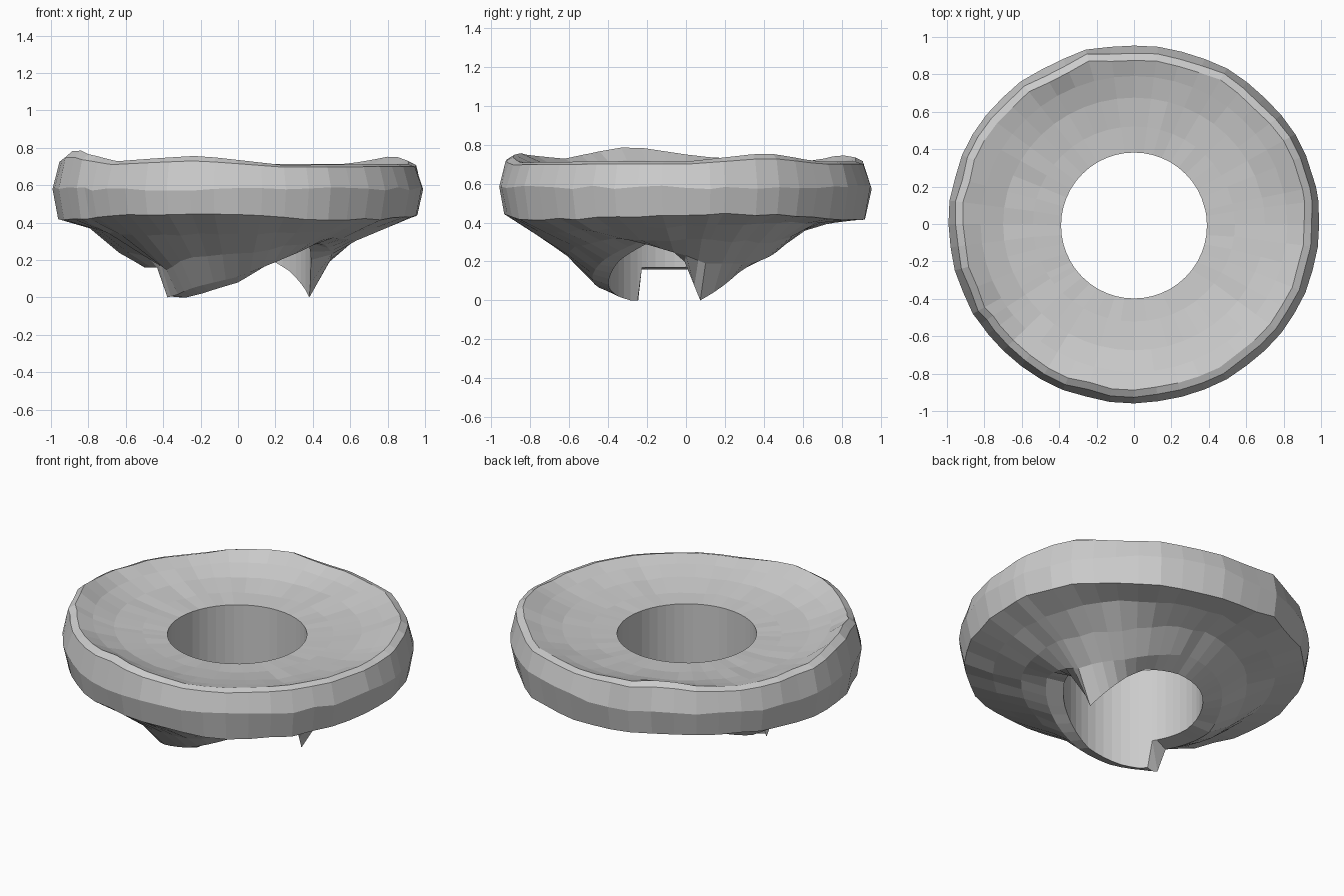
import bpy, bmesh, math, random

if "Cube" in bpy.data.objects:
    bpy.data.objects.remove(bpy.data.objects["Cube"])

random.seed(4)


def table(points):
    """Periodic linear interpolation over (angle in degrees, value) pairs."""
    pts = points + [(points[0][0] + 360, points[0][1])]

    def look(a):
        for (a0, v0), (a1, v1) in zip(pts, pts[1:]):
            if a0 <= a <= a1:
                return v0 + (v1 - v0) * (a - a0) / (a1 - a0)
        return v0
    return look


# Heights around the ring: ragged hole edge, underside bands, rim crest
hole_low = table([(0, .2), (12, 0), (25, .05), (45, .14), (60, .19), (90, .21),
                  (135, .21), (180, .17), (214, .17), (217, 0), (225, 0),
                  (240, .02), (270, .08), (300, .2), (330, .29), (345, .29)])
under_a = table([(0, .23), (12, .19), (45, .19), (90, .28), (135, .26),
                 (172, .16), (210, .16), (214, 0), (222, .01), (240, .05),
                 (270, .11), (300, .21), (330, .30)])
under_b = table([(0, .31), (45, .30), (90, .38), (135, .35), (172, .24),
                 (205, .25), (214, .18), (225, .14), (240, .20), (270, .23),
                 (315, .31)])
under_c = table([(0, .38), (90, .41), (180, .37), (235, .33), (280, .34)])
crest = table([(0, .715), (27, .76), (50, .715), (90, .715), (115, .75),
               (140, .71), (175, .74), (199, .795), (225, .73), (257, .76),
               (285, .71), (325, .715)])

# Radii of the two lower bands, pulled in where the fin drops down
rad_a = table([(0, .5), (210, .5), (214, .455), (225, .455), (245, .5)])
rad_b = table([(0, .64), (203, .64), (214, .51), (228, .55), (245, .64)])

angles = [i * 7.5 for i in range(48)]
angles[2] = 12
angles.insert(29, 214)
angles[30] = 218


def wob(s):
    return random.uniform(-s, s)


# Each column is a closed cross-section from the hole across top, rim, underside
bm = bmesh.new()
columns = []
for a in angles:
    t = math.radians(a)
    edge = wob(.01) + (.025 if 104 < a < 108 else 0)
    low = .43 + .014 * math.sin(3 * t + 1) + wob(.006)
    top = crest(a)
    rise = top - .72
    section = [
        (.39, .628),
        (.54, .638 + wob(.004)),
        (.70, .658 + .1 * rise + wob(.005)),
        (.82, .687 + .5 * rise + wob(.005)),
        (.915 + edge, top - .002),
        (.955 + edge, .703 + .7 * rise),
        (.992 + edge * .4, .58 + wob(.01)),
        (.962 + edge, low),
        (.80, under_c(a) + wob(.008)),
        (rad_b(a), under_b(a) + wob(.008)),
        (rad_a(a), under_a(a)),
        (.39, hole_low(a)),
    ]
    col = []
    for r, z in section:
        ys, dy = (1, -.008) if r < .4 else (.965, 0)
        col.append(bm.verts.new((r * math.cos(t), r * ys * math.sin(t) + dy, z)))
    columns.append(col)

n = len(columns[0])
for i, col in enumerate(columns):
    nxt = columns[(i + 1) % len(columns)]
    for j in range(n):
        k = (j + 1) % n
        bm.faces.new((col[j], nxt[j], nxt[k], col[k]))

bmesh.ops.recalc_face_normals(bm, faces=bm.faces)
mesh = bpy.data.meshes.new("rock_ring")
bm.to_mesh(mesh)
bm.free()
rock = bpy.data.objects.new("rock_ring", mesh)
bpy.context.collection.objects.link(rock)
